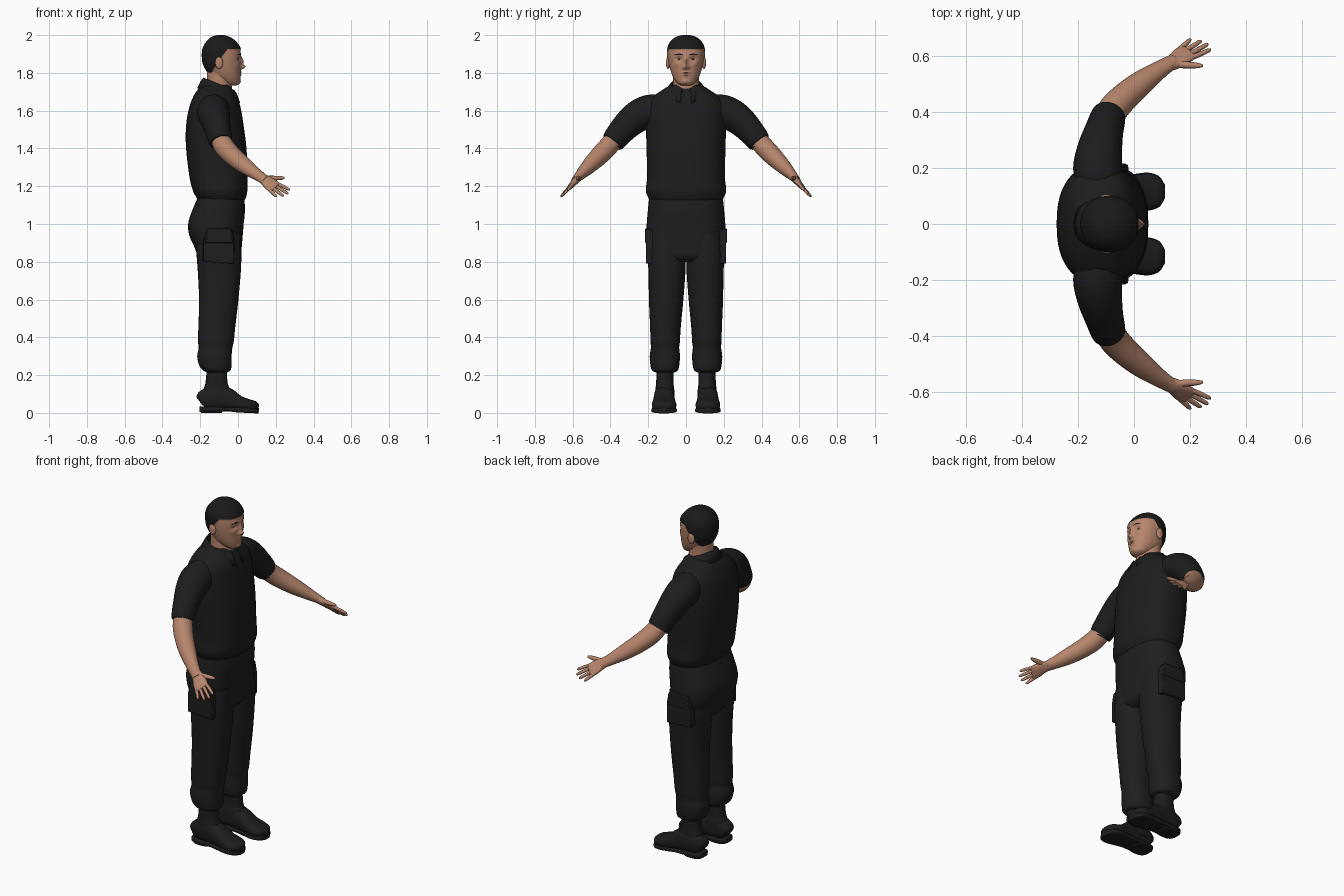
import bpy, bmesh, math
from mathutils import Vector

cube = bpy.data.objects.get("Cube")
if cube:
    bpy.data.objects.remove(cube)


def material(name, r, g, b):
    m = bpy.data.materials.new(name)
    m.use_nodes = True
    m.diffuse_color = (r, g, b, 1)
    bsdf = next(n for n in m.node_tree.nodes if n.type == 'BSDF_PRINCIPLED')
    bsdf.inputs["Base Color"].default_value = (r, g, b, 1)
    bsdf.inputs["Roughness"].default_value = 0.8
    return m


SKIN = material("skin", 0.47, 0.235, 0.15)
LIP = material("lips", 0.36, 0.16, 0.11)
HAIR = material("black hair", 0.010, 0.010, 0.010)
SHIRT = material("black shirt", 0.012, 0.012, 0.013)
PANTS = material("black trousers", 0.013, 0.013, 0.013)
BOOT = material("black boots", 0.012, 0.012, 0.012)
EYE = material("eye white", 0.4, 0.36, 0.33)
IRIS = material("dark iris", 0.02, 0.012, 0.01)


def finish(name, bm, mats, mirror=False):
    bmesh.ops.recalc_face_normals(bm, faces=bm.faces[:])
    me = bpy.data.meshes.new(name)
    bm.to_mesh(me)
    bm.free()
    for m in mats:
        me.materials.append(m)
    for p in me.polygons:
        p.use_smooth = True
    me.set_sharp_from_angle(angle=math.radians(50))
    ob = bpy.data.objects.new(name, me)
    bpy.context.scene.collection.objects.link(ob)
    if mirror:
        mod = ob.modifiers.new("Mirror", 'MIRROR')
        mod.use_axis = (False, True, False)
        mod.use_mirror_merge = False
    return ob


def spline(rows, k):
    """Catmull-Rom interpolation of whole section rows."""
    out, n = [], len(rows)
    for i in range(n - 1):
        p0, p1, p2, p3 = rows[max(i - 1, 0)], rows[i], rows[i + 1], rows[min(i + 2, n - 1)]
        for s in range(k):
            t = s / k
            out.append([0.5 * (2 * b + (c - a) * t + (2 * a - 5 * b + 4 * c - d) * t * t
                               + (3 * b - a - 3 * c + d) * t ** 3)
                        for a, b, c, d in zip(p0, p1, p2, p3)])
    return out + [list(rows[-1])]


def loft_mesh(bm, rows, side=None, n=32, k=4, power=2.3):
    """Skin sections (x, y, z, ru, rv); level rings unless a side vector is given."""
    rows, rings = spline(rows, k), []
    for i, r in enumerate(rows):
        c, u, v = Vector(r[:3]), Vector((1, 0, 0)), Vector((0, 1, 0))
        if side:
            a, b = rows[max(i - 1, 0)], rows[min(i + 1, len(rows) - 1)]
            t = (Vector(b[:3]) - Vector(a[:3])).normalized()
            u = Vector(side)
            u = (u - t * u.dot(t)).normalized()
            v = t.cross(u)
        ring = []
        for j in range(n):
            q = math.tau * j / n
            f = lambda w: math.copysign(abs(w) ** (2 / power), w)
            ring.append(bm.verts.new(c + u * r[3] * f(math.cos(q)) + v * r[4] * f(math.sin(q))))
        rings.append(ring)
    for a, b in zip(rings, rings[1:]):
        for j in range(n):
            bm.faces.new((a[j], a[j - 1], b[j - 1], b[j]))
    bm.faces.new(rings[0])
    bm.faces.new(rings[-1])


def loft(name, rows, mat, mirror=False, **kw):
    bm = bmesh.new()
    loft_mesh(bm, rows, **kw)
    return finish(name, bm, [mat], mirror)


def level(rows, y=0):
    """Rows (z, back x, front x, half width) to level sections."""
    return [((b + f) / 2, y, z, (f - b) / 2, w) for z, b, f, w in rows]


def ball(name, c, size, mat):
    bm = bmesh.new()
    bmesh.ops.create_uvsphere(bm, u_segments=20, v_segments=12, radius=1)
    for v in bm.verts:
        v.co = Vector(c) + Vector([a * b for a, b in zip(v.co, size)])
    return finish(name, bm, [mat], True)


# Shirt body and sleeves
loft("shirt_body", level([
    (1.12, -.2, .03, .185), (1.14, -.22, .042, .2), (1.18, -.24, .05, .213), (1.25, -.257, .051, .206),
    (1.4, -.275, .045, .209), (1.52, -.275, .03, .212), (1.61, -.26, .015, .21), (1.66, -.243, 0, .19),
    (1.7, -.222, -.022, .14), (1.735, -.19, -.045, .085)]), SHIRT, n=48, power=2.4)
loft("sleeves", [(-.125, .11, 1.6, .08, .085), (-.13, .2, 1.595, .088, .088), (-.122, .27, 1.56, .08, .083),
                 (-.108, .33, 1.505, .07, .073), (-.092, .385, 1.438, .062, .063),
                 (-.091, .386, 1.436, .052, .053)], SHIRT, True, side=(1, 0, 0), power=2)

# Folded collar, open at the front
bm = bmesh.new()
grid = []
for i in range(41):
    q = math.radians(-164 + 8.2 * i)
    f = (1 - math.cos(q)) / 2
    tip = max(0, f - .75) * .12
    row = []
    for a, b, back, front in ((.075, .07, 1.72, 1.66), (.084, .08, 1.775, 1.708),
                              (.097, .096, 1.757, 1.69), (.116, .112, 1.72, 1.668)):
        drop = tip if a > .1 else 0
        row.append(bm.verts.new((-.1 - a * math.cos(q), b * math.sin(q), back + (front - back) * f - drop)))
    grid.append(row)
for a, b in zip(grid, grid[1:]):
    for j in range(3):
        bm.faces.new((a[j], b[j], b[j + 1], a[j + 1]))
collar = finish("collar", bm, [SHIRT])
collar.modifiers.new("Thickness", 'SOLIDIFY').thickness = 0.006

# Bare arms
loft("arms", [(-.1, .36, 1.47, .05, .05), (-.075, .41, 1.412, .054, .052), (-.03, .458, 1.362, .051, .05),
              (.03, .508, 1.312, .045, .042), (.085, .548, 1.272, .035, .031), (.13, .577, 1.242, .029, .022),
              (.145, .586, 1.232, .027, .02)], SKIN, True, side=(.68, -.52, .52), power=2)

# Hands: flat palm, four fingers and a thumb
along, across = Vector((.73, .45, -.51)), Vector((.68, -.52, .52))
wrist = Vector((.13, .575, 1.24))


def hand_row(d, a, ru, rv):
    return (*(wrist + along * d + across * a), ru, rv)


bm = bmesh.new()
loft_mesh(bm, [hand_row(*r) for r in ((-.01, 0, .027, .02), (.025, .003, .034, .018), (.06, 0, .04, .015),
                                     (.088, -.002, .039, .011), (.096, -.002, .032, .006))],
          side=across, n=20, power=2.4)
for a0, a1, tip in ((-.033, -.043, .142), (-.012, -.014, .165), (.009, .014, .172), (.028, .04, .16)):
    loft_mesh(bm, [hand_row(.075, a0, .009, .009), hand_row(.11, (a0 + a1) / 2, .009, .009),
                   hand_row(tip - .01, a1, .0075, .007), hand_row(tip, a1, .003, .003)],
              side=across, n=10, power=2)
loft_mesh(bm, [hand_row(.012, .015, .014, .013), hand_row(.04, .045, .013, .012),
               hand_row(.068, .073, .010, .009), hand_row(.08, .086, .004, .004)], side=along, n=10, power=2)
finish("hands", bm, [SKIN], True)

# Trousers: hips, legs with gathered cuffs, cargo pockets
loft("trouser_hips", level([
    (.8, -.19, -.01, .15), (.83, -.212, .015, .19), (.88, -.232, .02, .203), (.94, -.258, .025, .208),
    (1.0, -.264, .03, .208), (1.06, -.247, .036, .203), (1.12, -.222, .035, .197), (1.15, -.21, .03, .19)]),
    PANTS, n=40, power=2.5)
legs = [(.215, -.165, -.055, .052, .11), (.225, -.185, -.04, .068, .112), (.25, -.205, -.034, .076, .112),
        (.3, -.216, -.034, .08, .112), (.345, -.208, -.03, .075, .111), (.38, -.212, -.022, .078, .11),
        (.45, -.21, -.015, .081, .109), (.6, -.206, .002, .091, .105), (.75, -.213, .015, .098, .101),
        (.85, -.22, .018, .1, .103), (.95, -.22, .015, .09, .105)]
loft("trouser_legs", [((b + f) / 2, y, z, (f - b) / 2, w) for z, b, f, w, y in legs], PANTS, True, power=2.3)


def plate(name, outline, y0, y1, mat):
    bm = bmesh.new()
    a = [bm.verts.new((x, y0, z)) for x, z in outline]
    b = [bm.verts.new((x * .96 - .004, y1, z)) for x, z in outline]
    bm.faces.new(a)
    bm.faces.new(b)
    for i in range(len(a)):
        bm.faces.new((a[i - 1], a[i], b[i], b[i - 1]))
    ob = finish(name, bm, [mat], True)
    bev = ob.modifiers.new("Bevel", 'BEVEL')
    bev.width, bev.segments = 0.004, 2


plate("cargo_pockets", [(-.185, .8), (-.02, .79), (-.018, .9), (-.03, .97), (-.17, .97), (-.185, .9)],
      .17, .213, PANTS)
plate("pocket_flaps", [(-.175, .9), (-.025, .9), (-.035, .975), (-.165, .975)], .17, .217, PANTS)

# Boots: shaft, foot and sole
loft("boot_shafts", level([(.06, -.19, -.02, .05), (.12, -.184, -.04, .05), (.16, -.172, -.055, .046),
                           (.24, -.165, -.06, .044), (.27, -.165, -.06, .043)], .112), BOOT, True)
feet = [(-.203, .035, .085, .026), (-.185, .018, .12, .044), (-.12, .016, .145, .051), (-.06, .016, .135, .054),
        (0, .012, .094, .06), (.05, .008, .074, .065), (.09, .008, .062, .052), (.11, .02, .044, .022)]
loft("boot_feet", [(x, .116, (a + b) / 2, w, (b - a) / 2) for x, a, b, w in feet],
     BOOT, True, side=(0, 1, 0), power=2.6)
loft("boot_soles", [(x, .116, .019 - .05 * max(0, x + .05), w + .003, .011 if -.1 < x < -.03 else .014)
                    for x, a, b, w in feet], BOOT, True, side=(0, 1, 0), power=4)
loft("boot_heels", level([(0, -.195, -.085, .046), (.025, -.2, -.075, .05)], .116), BOOT, True, power=3)

# Neck
loft("neck", level([(1.63, -.17, -.04, .075), (1.7, -.168, -.032, .071), (1.75, -.165, -.035, .068),
                    (1.81, -.165, -.04, .07)]), SKIN, power=2)

# Head, with face relief shaped by soft bumps (y, z, push, y spread, z spread)
bm = bmesh.new()
loft_mesh(bm, level([
    (1.733, -.06, -.008, .022), (1.745, -.085, .006, .045), (1.775, -.135, .012, .067), (1.81, -.163, .014, .081),
    (1.85, -.183, .015, .091), (1.89, -.188, .015, .096), (1.93, -.184, .01, .095), (1.963, -.165, -.012, .08),
    (1.986, -.14, -.043, .053), (1.996, -.11, -.075, .02)]), n=128, k=9, power=2.15)
bumps = [(0, 1.832, .022, .012, .012), (0, 1.86, .014, .009, .022), (.014, 1.828, .008, .007, .007),
         (.036, 1.872, -.011, .016, .011), (.036, 1.897, .004, .024, .007), (0, 1.803, .006, .02, .005),
         (0, 1.789, .006, .017, .005), (0, 1.796, -.003, .024, .002), (0, 1.752, .006, .02, .012),
         (.05, 1.845, .004, .015, .014)]
for v in bm.verts:
    if v.co.x > -.06:
        x, y, z = v.co
        for by, bz, push, sy, sz in bumps:
            v.co.x += push * math.exp(-((abs(y) - by) / sy) ** 2 - ((z - bz) / sz) ** 2)

# Hairline cuts; raised hair, brows and lips coloured by region
hairline, back = Vector((-.06, 0, 1.925)), Vector((-.135, 0, .09))
for no in (Vector((0, 0, 1)), back):
    bmesh.ops.bisect_plane(bm, geom=bm.verts[:] + bm.edges[:] + bm.faces[:], dist=1e-5,
                           plane_co=hairline, plane_no=no)
bmesh.ops.recalc_face_normals(bm, faces=bm.faces[:])
bm.normal_update()
raised = set()
for f in bm.faces:
    c = f.calc_center_median()
    y = abs(c.y)
    if c.z > 1.925 or ((c - hairline).dot(back) > 0 and c.z > 1.8):
        f.material_index = 1
        raised.update(f.verts)
    elif c.x > -.06 and .016 < y < .058 and abs(c.z - 1.899 + abs(y - .036) * .15) < .0035:
        f.material_index = 1
    elif c.x > -.02 and (y / .025) ** 2 + ((c.z - 1.796) / .01) ** 2 < 1:
        f.material_index = 2
for v, n in [(v, v.normal.copy()) for v in raised]:
    v.co += n * .004
finish("head", bm, [SKIN, HAIR, LIP])

# Ears and eyes
ball("ears", (-.1, .095, 1.853), (.021, .011, .033), SKIN)
ball("eyes", (-.008, .036, 1.872), (.0095, .0125, .0055), EYE)
ball("irises", (-.0025, .036, 1.872), (.005, .005, .0047), IRIS)
